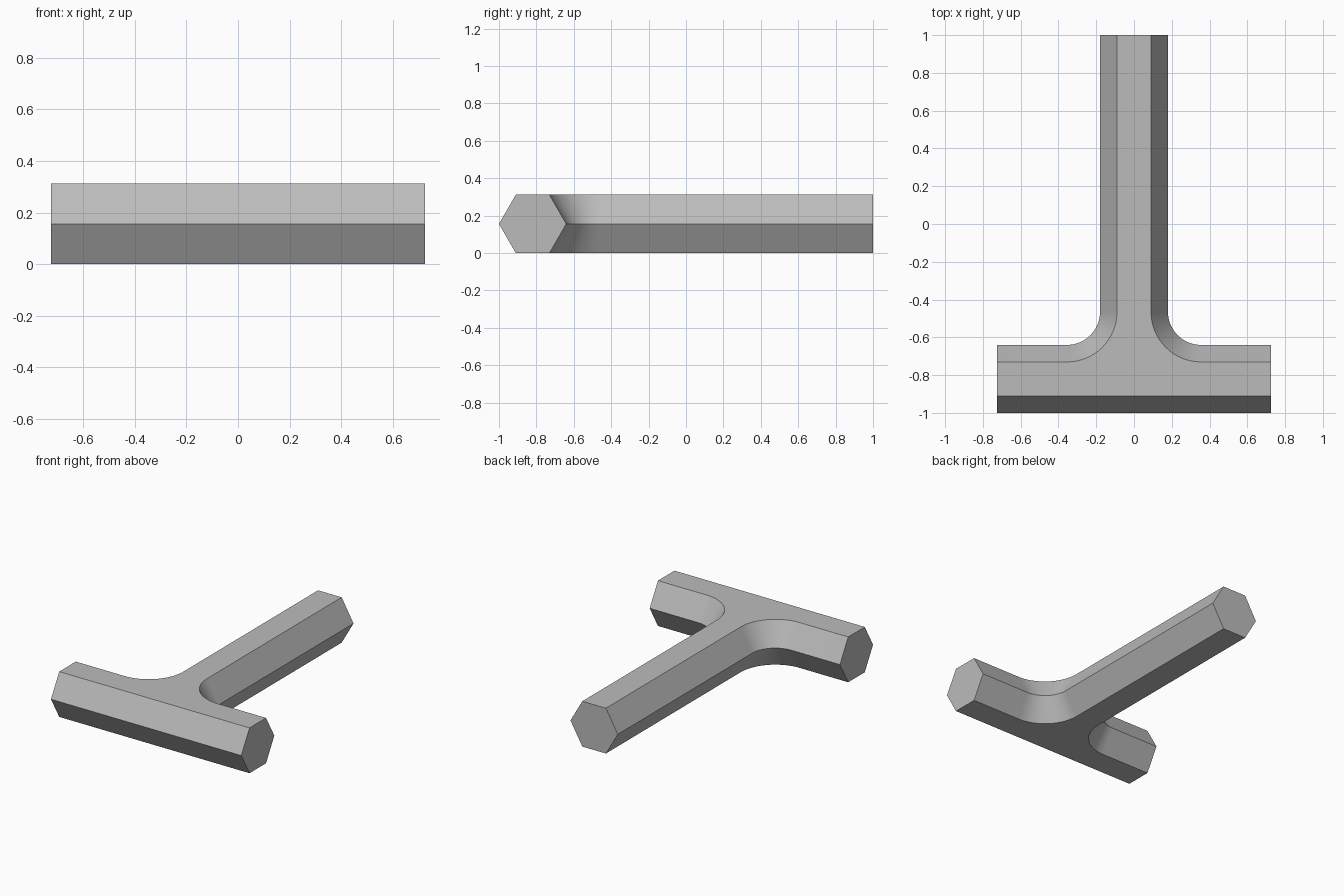
import bpy, bmesh
from math import cos, sin, pi, radians

cube = bpy.data.objects.get("Cube")
if cube:
    bpy.data.objects.remove(cube, do_unlink=True)

HALF_BAR = 0.725      # half length of the crossbar
RADIUS = 0.18         # hexagon corner radius
APOTHEM = 0.156       # half height
FILLET = 0.175        # fillet radius at the widest level
STEPS = 28

grey = bpy.data.materials.new("plain grey")
grey.use_nodes = True
colour = (0.5, 0.5, 0.5, 1)
grey.diffuse_color = colour
grey.node_tree.nodes["Principled BSDF"].inputs["Base Color"].default_value = colour


def outline(inset):
    """T-shaped outline, drawn in on its long sides by the inset."""
    inner = -1 + 2 * RADIUS
    cx, cy, r = RADIUS + FILLET, inner + FILLET, FILLET + inset
    half = [(HALF_BAR, -1 + inset), (HALF_BAR, inner - inset)]
    for i in range(STEPS + 1):
        a = 1.5 * pi - 0.5 * pi * i / STEPS
        half.append((cx + r * cos(a), cy + r * sin(a)))
    half.append((RADIUS - inset, 1))
    return half + [(-x, y) for x, y in reversed(half)]


# Hexagonal bar and stem, joined by sweeping fillets
bm = bmesh.new()
rings = []
for level, inset in enumerate((RADIUS / 2, 0, RADIUS / 2)):
    rings.append([bm.verts.new((x, y, level * APOTHEM)) for x, y in outline(inset)])

# End caps are single hexagons, all other sides are quads
n = len(rings[0])
low, mid, high = rings
end_edges = (0, n // 2 - 1, n - 2)
for i in range(n):
    j = (i + 1) % n
    if i in end_edges:
        bm.faces.new((low[i], low[j], mid[j], high[j], high[i], mid[i]))
    else:
        bm.faces.new((low[i], low[j], mid[j], mid[i]))
        bm.faces.new((mid[i], mid[j], high[j], high[i]))
bm.faces.new(high)
bm.faces.new(low[::-1])
bmesh.ops.recalc_face_normals(bm, faces=bm.faces[:])

mesh = bpy.data.meshes.new("hex_tee")
bm.to_mesh(mesh)
bm.free()
mesh.materials.append(grey)
tee = bpy.data.objects.new("hex_tee", mesh)
bpy.context.collection.objects.link(tee)
bpy.context.view_layer.objects.active = tee
tee.select_set(True)
bpy.ops.object.shade_smooth_by_angle(angle=radians(30))
